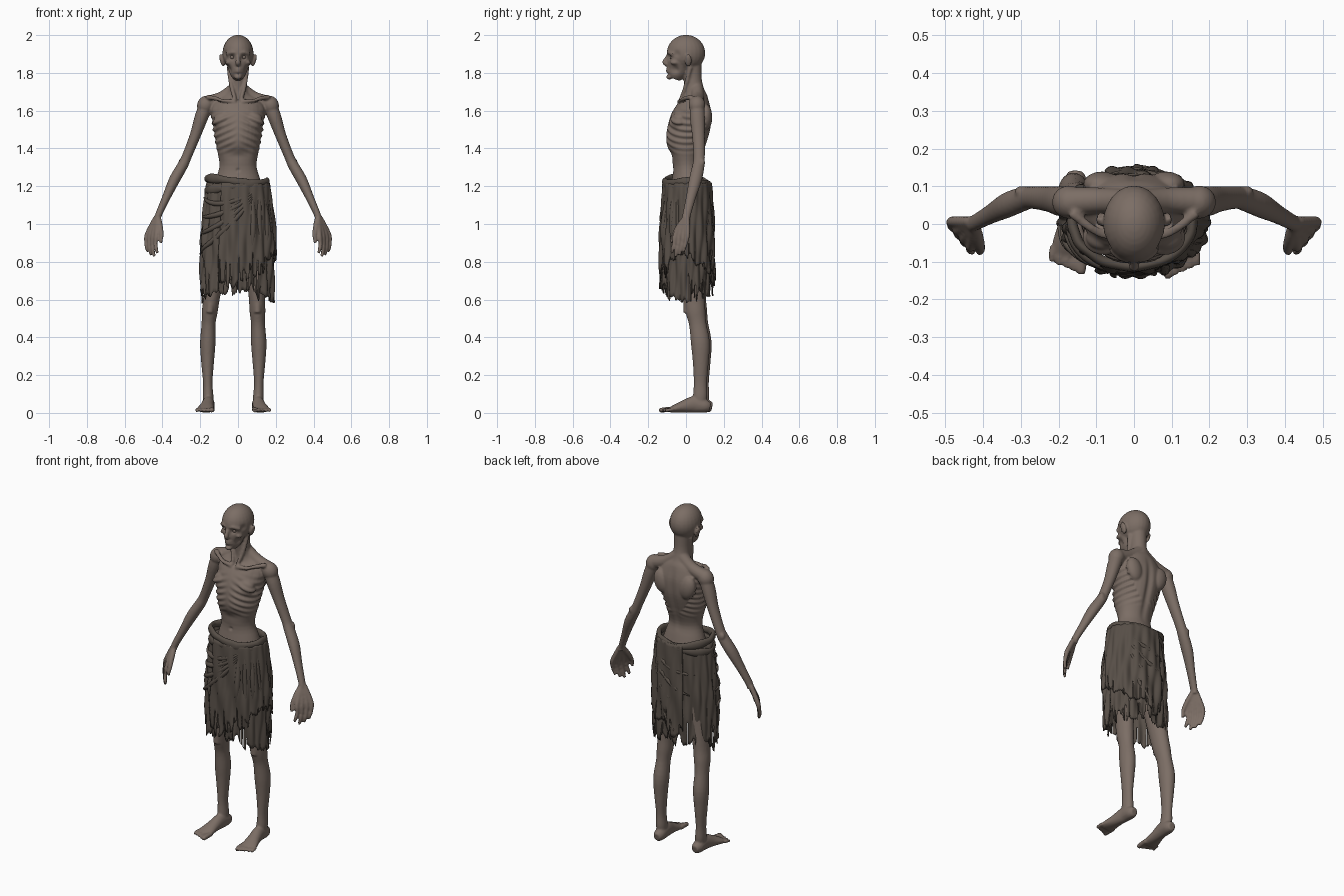
import bpy, bmesh, math, random
from mathutils import Vector, Matrix

old = bpy.data.objects.get("Cube")
if old:
    bpy.data.objects.remove(old, do_unlink=True)


def make_material(name, color):
    mat = bpy.data.materials.new(name)
    mat.use_nodes = True
    mat.diffuse_color = (*color, 1)
    shader = mat.node_tree.nodes["Principled BSDF"]
    shader.inputs["Base Color"].default_value = (*color, 1)
    shader.inputs["Roughness"].default_value = .8
    return mat


skin = make_material("weathered skin", (.2, .155, .13))
cloth_color = make_material("dark cloth", (.095, .077, .063))


def finish(name, bm, mat):
    bmesh.ops.recalc_face_normals(bm, faces=bm.faces[:])
    mesh = bpy.data.meshes.new(name)
    bm.to_mesh(mesh)
    bm.free()
    mesh.materials.append(mat)
    mesh.shade_smooth()
    obj = bpy.data.objects.new(name, mesh)
    bpy.context.collection.objects.link(obj)
    return obj


def refine(points, steps, closed):
    """Smooth spline through points holding position and two radii."""
    pts = [p if len(p) == 5 else (*p, p[-1]) for p in points]
    count = len(pts)
    pick = (lambda i: pts[i % count]) if closed else (lambda i: pts[max(0, min(count - 1, i))])
    out = []
    for i in range(count if closed else count - 1):
        quad = [pick(i + k) for k in (-1, 0, 1, 2)]
        for s in range(steps):
            t = s / steps
            out.append([b + .5 * t * (c - a + t * (2*a - 5*b + 4*c - d + t * (3*(b - c) + d - a)))
                        for a, b, c, d in zip(*quad)])
    return out if closed else out + [list(pts[-1])]


def tube(bm, points, sides=20, ref=None, closed=False):
    """Sweep an ellipse along a path."""
    path = refine(points, 4, closed)
    spots = [Vector(p[:3]) for p in path]
    last = len(path) - 1
    if ref is None:
        heading = (spots[-1] - spots[0]).normalized()
        ref = Vector((1, 0, 0)) if abs(heading.x) < .8 else Vector((0, 0, 1))
    rings = []
    for i, p in enumerate(path):
        if closed:
            tangent = spots[(i + 1) % len(spots)] - spots[i - 1]
        else:
            tangent = spots[min(i + 1, last)] - spots[max(i - 1, 0)]
        tangent.normalize()
        across = (ref - tangent * ref.dot(tangent)).normalized()
        other = tangent.cross(across)
        angles = [math.tau * k / sides for k in range(sides)]
        rings.append([bm.verts.new(spots[i] + across * math.cos(a) * p[3] + other * math.sin(a) * p[4])
                      for a in angles])
    pairs = list(zip(rings, rings[1:])) + ([(rings[-1], rings[0])] if closed else [])
    for low, high in pairs:
        for k in range(sides):
            n = (k + 1) % sides
            bm.faces.new((low[k], low[n], high[n], high[k]))
    if not closed:
        bm.faces.new(rings[0])
        bm.faces.new(rings[-1])


def ball(bm, center, radii, tilt=0):
    matrix = Matrix.Translation(center) @ Matrix.Rotation(tilt, 4, 'Y') @ Matrix.Diagonal((*radii, 1))
    bmesh.ops.create_uvsphere(bm, u_segments=24, v_segments=16, radius=1, matrix=matrix)


body = bmesh.new()


def both(points, stance=False, **options):
    """Mirror a tube; the right leg stands a little further out and back."""
    tube(body, points, **options)
    mirrored = []
    for x, y, z, *radii in points:
        out = max(0, min(1, (1 - z) * 2)) if stance else 0
        mirrored.append((-x - .05 * out, y + .01 * out, z, *radii))
    tube(body, mirrored, **options)


def both_balls(center, radii, tilt=0):
    for s in (1, -1):
        ball(body, (s * center[0], *center[1:]), radii, s * tilt)


# Torso and neck
tube(body, [(0, .01, 1, .14, .1), (0, .01, 1.15, .14, .1), (0, .008, 1.23, .12, .085),
            (0, .003, 1.31, .098, .072), (0, .002, 1.4, .113, .1), (0, .006, 1.46, .124, .111),
            (0, .025, 1.54, .137, .112), (0, .043, 1.61, .142, .095), (0, .05, 1.66, .11, .07),
            (0, .045, 1.7, .058, .054), (0, .036, 1.76, .044, .048), (0, .03, 1.84, .046, .052)], sides=32)
both([(0, .055, 1.73, .035), (.08, .062, 1.67, .034), (.165, .06, 1.64, .038)])         # trapezius
both([(.015, -.035, 1.645, .013), (.09, -.026, 1.66, .011), (.165, .03, 1.672, .013)])  # collarbone
both([(.048, .022, 1.83, .012), (.035, -.002, 1.73, .011), (.012, -.032, 1.65, .01)])   # neck tendon
both_balls((.085, .105, 1.565), (.048, .034, .07), .25)   # shoulder blade
both_balls((.172, .058, 1.63), (.044, .044, .05), -.4)    # shoulder
both_balls((.075, -.035, 1.55), (.06, .045, .042), .3)    # chest muscle

# Skull and face
ball(body, (0, 0, 1.905), (.082, .102, .096))
tube(body, [(0, -.03, 1.91, .072, .066), (0, -.034, 1.86, .066, .064), (0, -.042, 1.82, .053, .058),
            (0, -.054, 1.79, .04, .046), (0, -.062, 1.768, .024, .032)])
tube(body, [(0, -.088, 1.9, .009), (0, -.106, 1.872, .011), (0, -.112, 1.856, .014), (0, -.1, 1.845, .013)])
both([(.004, -.092, 1.903, .01), (.032, -.09, 1.908, .01), (.06, -.066, 1.898, .01)])   # brow
both_balls((.05, -.058, 1.856), (.018, .026, .013), .3)                                 # cheekbone
both_balls((.086, .012, 1.866), (.01, .019, .034), .3)                                  # ear
for height in (1.822, 1.808):                                                           # lips
    tube(body, [(-.024, -.085, height, .005), (0, -.1, height, .007), (.024, -.085, height, .005)])
ball(body, (0, -.088, 1.778), (.02, .016, .014))

# Arms
both([(.165, .06, 1.64, .036), (.192, .06, 1.57, .036, .04), (.226, .066, 1.47, .029, .034),
      (.27, .07, 1.36, .026, .03), (.293, .066, 1.31, .028, .032), (.336, .05, 1.235, .029, .034),
      (.38, .026, 1.14, .022, .026), (.42, .004, 1.05, .018, .022), (.428, 0, 1.02, .018, .022)])
both_balls((.298, .085, 1.325), (.018, .016, .022))

# Hands: each finger runs from the wrist through its knuckle
for k in range(4):
    u = k / 3
    reach = .018 * abs(k - 1.3)
    x, y = .43 + .05 * u, -.055 + .062 * u
    both([(.422 + .012 * u, -.006 + .012 * u, 1.035, .014), (x, y, .945, .014), (x + .006, y - .008, .9, .0105),
          (x + .003, y - .016, .855 + reach * .6, .01), (x - .004, y - .02, .822 + reach, .008)], sides=12)
both([(.42, -.005, 1.03, .014), (.412, -.04, .985, .015), (.405, -.066, .94, .011), (.41, -.076, .9, .009)], sides=12)

# Legs and feet
both([(.085, .02, 1.02, .08, .09), (.095, .03, .8, .06, .07), (.1, .04, .62, .044, .058),
      (.103, .05, .54, .042, .053), (.106, .062, .47, .037, .046), (.11, .076, .37, .041, .05),
      (.111, .078, .27, .034, .042), (.11, .076, .16, .025, .035), (.108, .075, .09, .028, .038),
      (.106, .07, .04, .026, .034)], stance=True)
both([(.103, .006, .58, .02), (.103, .006, .53, .02)], stance=True)
both([(.104, .128, .03, .02, .024), (.105, .1, .036, .032, .035), (.107, .045, .045, .032, .044),
      (.114, -.01, .034, .036, .033), (.121, -.06, .022, .045, .021), (.124, -.088, .015, .046, .013)], stance=True)
for k in range(5):
    x, size = .086 + .0195 * k, .0135 if k == 0 else .0095
    tip = -.142 + .008 * k
    both([(x, -.07, .018, size), (x + .003, tip + .02, .016, size), (x + .004, tip, .011, size * .8)],
         stance=True, sides=12)

# Fuse the parts into one skin
figure = finish("body", body, skin)
remesh = figure.modifiers.new("fuse", 'REMESH')
remesh.mode = 'VOXEL'
remesh.voxel_size = .006
soften = figure.modifiers.new("soften", 'SMOOTH')
soften.factor, soften.iterations = .5, 2
bpy.context.view_layer.update()
fused = bpy.data.meshes.new_from_object(figure.evaluated_get(bpy.context.evaluated_depsgraph_get()))
figure.modifiers.clear()
figure.data = fused

# Hollows pressed into the skin: centre, radius, push (mirrored)
hollows = [((.03, -.092, 1.884), .013, (0, .016, 0)), ((.05, -.06, 1.818), .02, (-.009, .008, 0)),
           ((.07, -.05, 1.9), .018, (-.006, .004, 0)), ((.045, -.09, 1.37), .04, (0, .01, 0)),
           ((.075, -.03, 1.69), .03, (0, .008, -.014)), ((.13, -.03, 1.63), .022, (0, .014, 0)),
           ((0, -.1, 1.36), .03, (0, .01, 0)), ((0, -.03, 1.66), .013, (0, .012, 0)),
           ((0, -.066, 1.285), .008, (0, .01, 0))]
sculpt = bmesh.new()
sculpt.from_mesh(fused)
for v in sculpt.verts:
    x, y, z = v.co
    side, x = (1 if x > 0 else -1), abs(x)
    if z < 1.25 or x > .2:
        continue
    move = Vector()
    for (cx, cy, cz), radius, (px, py, pz) in hollows:
        d2 = (x - cx)**2 + (y - cy)**2 + (z - cz)**2
        if d2 < 6 * radius**2:
            move += Vector((px * side, py, pz)) * math.exp(-d2 / radius**2)
    if 1.36 < z < 1.62 and x < .145 and y < .1:        # ribs
        fade = math.sin(math.pi * (z - 1.36) / .26) * min(1, x / .05)
        move += v.normal * .0045 * fade * math.sin(math.tau * (z + .45 * x) / .036)
    if 1.27 < z < 1.68 and y > .04:                    # spine furrow
        move.y -= .012 * math.exp(-(x / .018)**2) * math.sin(math.pi * (z - 1.27) / .41)
    v.co += move
sculpt.to_mesh(fused)
sculpt.free()
fused.shade_smooth()
eyes = bmesh.new()
for s in (1, -1):
    ball(eyes, (s * .03, -.073, 1.883), (.013, .013, .011))
finish("eyes", eyes, skin)


# Waist cloth: angle zero is the front, a quarter turn is the left side
def on_cloth(angle, z, out=0):
    spread = max(0, min(1, (1.22 - z) / .3)) ** .7
    fold = (.3 + spread) * (.005 * math.sin(11 * angle + 16 * z) + .003 * math.sin(23 * angle - 9 * z))
    rx, ry = .157 + .032 * spread + fold + out, .115 + .014 * spread + fold + out
    return (rx * math.sin(angle) - .004, .006 - ry * math.cos(angle), z)


def cloth(name, start, end, hem, out, seed):
    rng = random.Random(seed)
    columns, rows = int((end - start) * 34), 26
    ragged, drop, goal = [], 0, 0
    for c in range(columns + 1):
        if c % 4 == 0:
            goal = rng.uniform(-.05, .04)
        drop += (goal - drop) * .55
        ragged.append(drop + rng.uniform(-.008, .008))
    bm, grid = bmesh.new(), []
    for c in range(columns + 1):
        angle = start + (end - start) * c / columns
        bottom = hem(angle) + ragged[c]
        grid.append([bm.verts.new(on_cloth(angle, 1.22 + (bottom - 1.22) * r / rows, out)) for r in range(rows + 1)])
    for c in range(columns):
        torn = rng.randint(2, 6) if rng.random() < .16 else 0
        for r in range(rows - torn):
            bm.faces.new((grid[c][r], grid[c + 1][r], grid[c + 1][r + 1], grid[c][r + 1]))
    bmesh.ops.delete(bm, geom=[v for v in bm.verts if not v.link_faces], context='VERTS')
    sheet = finish(name, bm, cloth_color)
    thick = sheet.modifiers.new("thickness", 'SOLIDIFY')
    thick.thickness, thick.offset = .006, 0


cloth("under_cloth", 0, math.tau, lambda a: .645 + .025 * math.sin(2 * a + 2), 0, 4)
cloth("over_cloth", -.5, 3.5, lambda a: .7 + .13 * max(0, math.sin(a)), .011, 9)

# Draped folds gathered at the left hip, hanging pleats, and a sweep across the back
folds = bmesh.new()


def drape(a, z, to_a, to_z, sag, size):
    pts = []
    for i in range(7):
        t = i / 6
        height = z + (to_z - z) * t - sag * math.sin(math.pi * t)
        pts.append((*on_cloth(a + (to_a - a) * t, height, .004), size * (.35 + math.sin(math.pi * t))))
    tube(folds, pts, sides=10, ref=Vector((0, .3, 1)) if abs(to_a - a) > 1 else None)


for i in range(4):
    drape(.65, 1.18, -1.5, 1.14 - .1 * i, .05, .011)
    drape(.5 + .22 * i, 1.19, .4 + .27 * i, .84 + .02 * i, 0, .012)
    drape(2.1, 1.17 - .02 * i, 3.9 - .2 * i, 1.05 - .12 * i, .03, .009)
finish("draped_folds", folds, cloth_color)

# Rolled waistband of two crossing turns
band = bmesh.new()
for tilt, phase, level in ((.03, -1.2, 1.212), (.022, 1.5, 1.2)):
    loop = []
    for i in range(24):
        a = math.tau * i / 24
        x, y, z = on_cloth(a, 1.22, .002)
        loop.append((x, y, level + tilt * math.cos(a - phase), .022 + .004 * math.sin(5 * a), .014))
    tube(band, loop, sides=12, ref=Vector((0, 0, 1)), closed=True)
finish("waistband", band, cloth_color)
